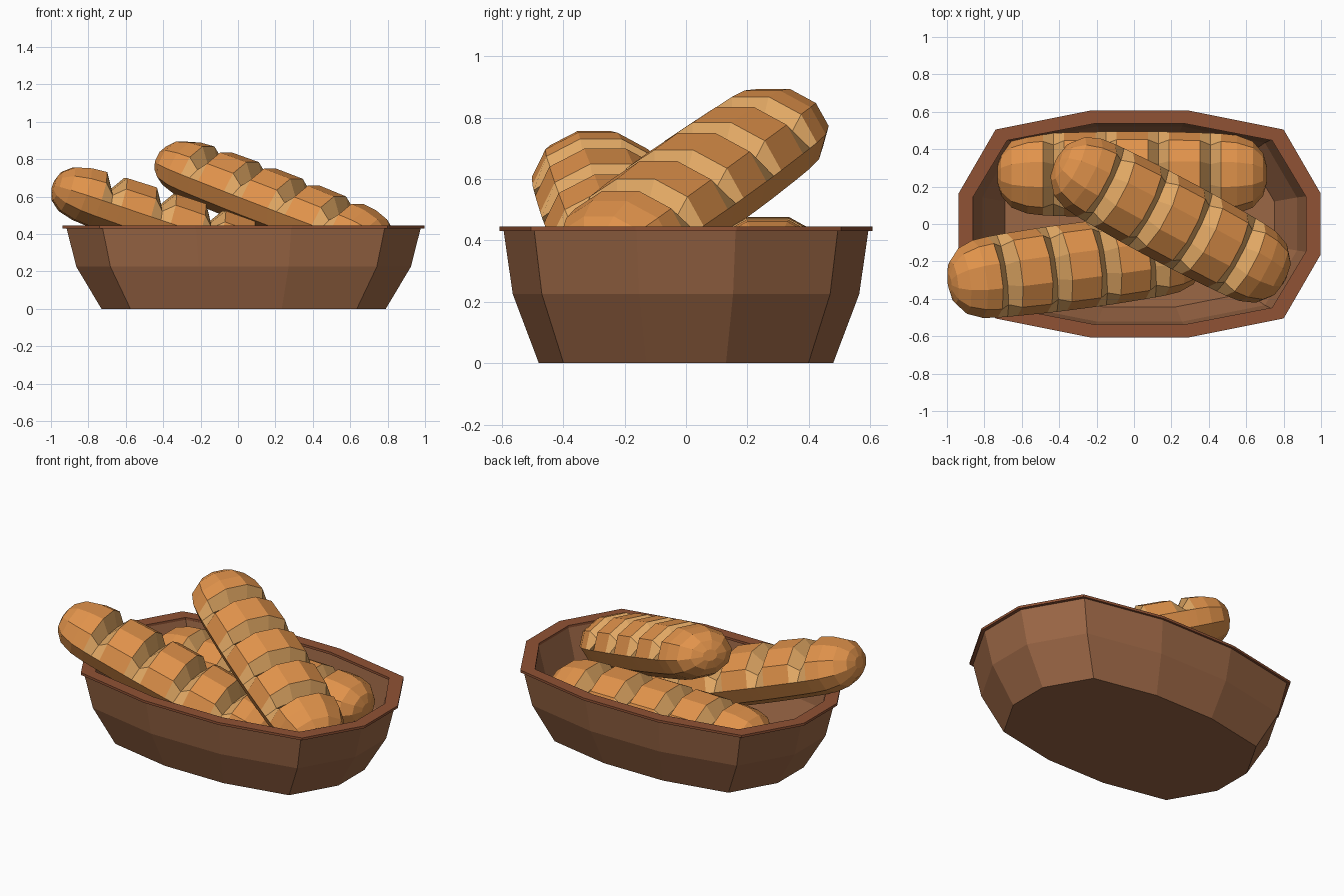
import bpy, bmesh, math
from mathutils import Matrix, Vector

if "Cube" in bpy.data.objects:
    bpy.data.objects.remove(bpy.data.objects["Cube"])


def material(name, rgb):
    m = bpy.data.materials.new(name)
    m.diffuse_color = (*rgb, 1)
    m.use_nodes = True
    m.node_tree.nodes["Principled BSDF"].inputs["Base Color"].default_value = m.diffuse_color
    return m


WICKER = material("basket_brown", (0.33, 0.135, 0.06))
RIM = material("rim_brown", (0.28, 0.085, 0.035))
CRUST = material("crust", (0.75, 0.29, 0.07))
SCORE = material("score", (0.77, 0.40, 0.13))


def loft(name, rings, mats, loop=False, mat_index=lambda i, j: 0):
    """Skin equal-sized rings; cap both ends unless the rings loop."""
    bm = bmesh.new()
    vs = [[bm.verts.new(p) for p in r] for r in rings]
    n = len(rings[0])
    for i in range(len(rings) - (0 if loop else 1)):
        a, b = vs[i], vs[(i + 1) % len(vs)]
        for j in range(n):
            k = (j + 1) % n
            f = bm.faces.new((a[j], a[k], b[k], b[j]))
            f.material_index = mat_index(i, j)
    if not loop:
        bm.faces.new(vs[0])
        bm.faces.new(vs[-1])
    bmesh.ops.recalc_face_normals(bm, faces=bm.faces)
    me = bpy.data.meshes.new(name)
    bm.to_mesh(me)
    bm.free()
    for m in mats:
        me.materials.append(m)
    ob = bpy.data.objects.new(name, me)
    bpy.context.collection.objects.link(ob)
    return ob


# Basket outline: one quadrant mirrored into a 12-sided oval
Q = [(0.967, 0.165), (0.77, 0.505), (0.26, 0.607)]
OUTLINE = (Q + [(-x, y) for x, y in reversed(Q)]
           + [(-x, -y) for x, y in Q] + [(x, -y) for x, y in reversed(Q)])
BASKET_X = 0.03


def oval(sx, sy, z):
    return [(BASKET_X + x * sx, y * sy, z) for x, y in OUTLINE]


# Basket shell: up the outside, over the top, down the inside to the floor
loft("basket", [oval(*p) for p in (
    (0.786, 0.79, 0), (0.925, 0.93, 0.225), (0.98, 0.98, 0.435),
    (0.925, 0.90, 0.435), (0.87, 0.86, 0.23), (0.745, 0.73, 0.04))], [WICKER])

# Thin projecting rim band
loft("basket_rim", [oval(*p) for p in (
    (1, 1, 0.43), (1, 1, 0.445), (0.92, 0.885, 0.445), (0.92, 0.885, 0.43))],
    [RIM], loop=True)

# Loaf lengthwise stations: (position, radius factor, groove depth)
SCORES = (-0.42, -0.14, 0.14, 0.42)
END = [(0.72, 0.2), (0.70, 0.5), (0.645, 0.77), (0.56, 0.91)]


def body_radius(x):
    return 1 - 0.22 * x * x


STATIONS = [(-x, r, 0) for x, r in END]
for s in SCORES:
    for d, depth in ((-0.056, 0), (0, 0.09), (0.056, 0)):
        STATIONS.append((s + d, body_radius(s + d), depth))
STATIONS += [(x, r, 0) for x, r in reversed(END)]
SIDES = 10


def loaf(name, centre, yaw, pitch):
    rings = []
    for x, r, depth in STATIONS:
        ring = []
        for j in range(SIDES):
            a = 2 * math.pi * j / SIDES
            c, s = math.cos(a), math.sin(a)
            cut = depth * max(s, 0)
            ring.append((x, (0.23 * r - cut * 0.5) * c,
                         (0.175 if s > 0 else 0.16) * r * s - cut))
        rings.append(ring)

    # The two sides of every groove on the upper half show the paler crumb
    def pick(i, j):
        grooved = STATIONS[i][2] > 0 or STATIONS[i + 1][2] > 0
        return 1 if grooved and j < SIDES // 2 else 0

    ob = loft(name, rings, [CRUST, SCORE], mat_index=pick)
    ob.data.transform(Matrix.Translation(Vector(centre))
                      @ Matrix.Rotation(math.radians(yaw), 4, 'Z')
                      @ Matrix.Rotation(math.radians(pitch), 4, 'Y'))
    return ob


loaf("front_loaf", (-0.31, -0.225, 0.43), 7.5, 18.5)
loaf("top_loaf", (0.195, 0.022, 0.565), -28, 18.8)
loaf("back_loaf", (-0.01, 0.265, 0.31), 0, 0)
